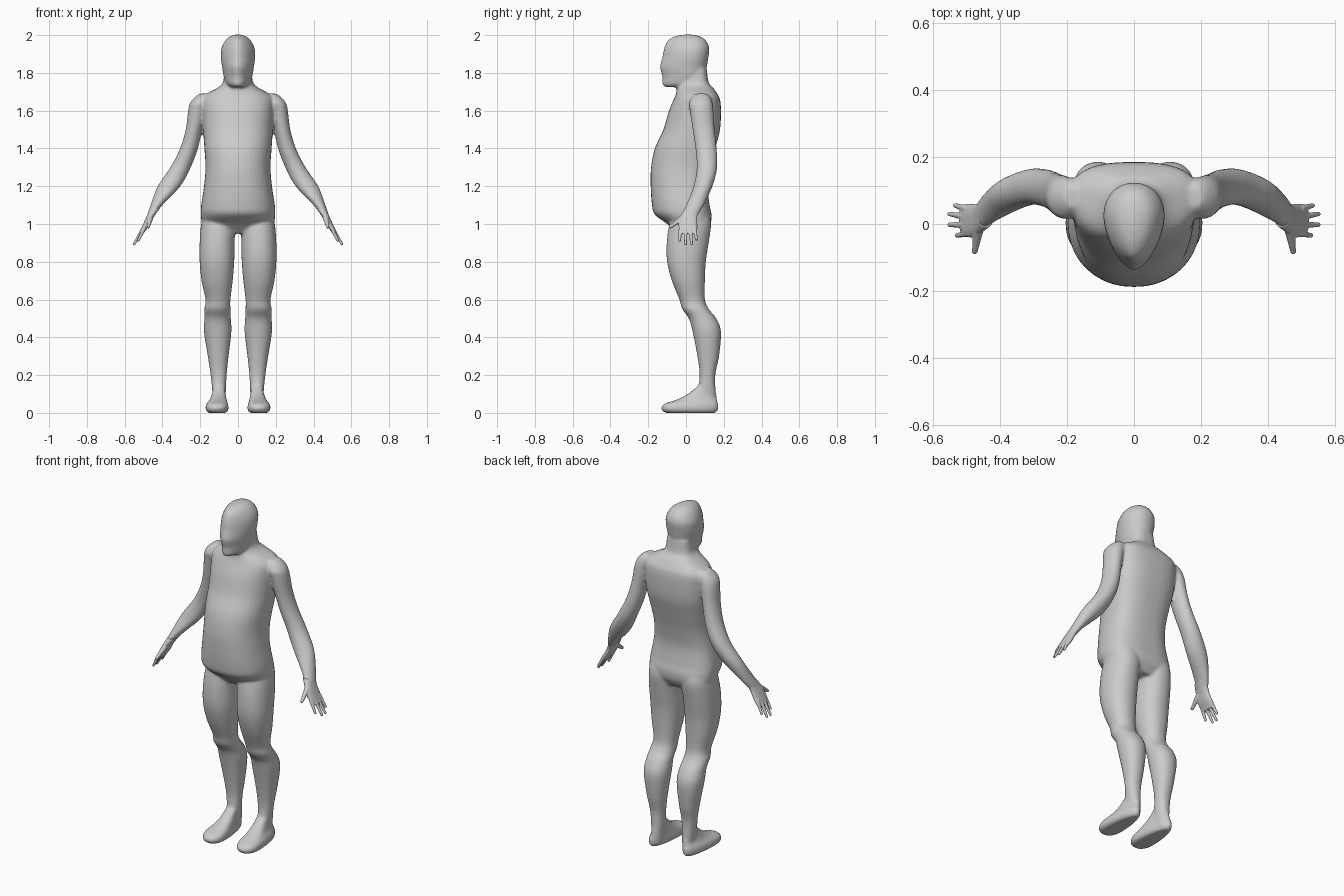
import bpy
import bmesh
import math
from mathutils import Vector

default_cube = bpy.data.objects.get("Cube")
if default_cube:
    bpy.data.objects.remove(default_cube, do_unlink=True)

clay = bpy.data.materials.new("plain_grey")
clay.use_nodes = True
grey = (0.6, 0.6, 0.6, 1)
clay.diffuse_color = grey
clay.node_tree.nodes["Principled BSDF"].inputs["Base Color"].default_value = grey

SEGMENTS = 40
STEPS = 5


def smooth_rows(rows):
    """Fill in rows between the given sections with a Catmull-Rom spline."""
    result = []
    last = len(rows) - 1
    for i in range(last):
        before, start = rows[max(i - 1, 0)], rows[i]
        end, after = rows[i + 1], rows[min(i + 2, last)]
        for step in range(STEPS):
            t = step / STEPS
            result.append([
                b + t * ((c - a) + t * ((2*a - 5*b + 4*c - d) + t * (3*b - a - 3*c + d))) / 2
                for a, b, c, d in zip(before, start, end, after)])
    result.append(rows[-1])
    return result


def loft(bm, rows, side=1, widest=0.5, front_power=1.0, back_power=1.0):
    """Skin level sections: height, inner x, outer x, front y, back y (hundredths)."""
    rings = []
    for row in smooth_rows(rows):
        z, inner, outer, front, back = [value / 100 for value in row]
        centre, radius = (inner + outer) / 2, (outer - inner) / 2
        middle = front + (back - front) * widest
        ring = []
        for k in range(SEGMENTS):
            angle = math.tau * k / SEGMENTS
            c, s = math.cos(angle), math.sin(angle)
            power = back_power if s > 0 else front_power
            depth = (back - middle) if s > 0 else (middle - front)
            x = centre + radius * math.copysign(abs(c) ** power, c)
            y = middle + depth * math.copysign(abs(s) ** power, s)
            ring.append(bm.verts.new((x * side, y, z)))
        rings.append(ring)
    for lower, upper in zip(rings, rings[1:]):
        for k in range(SEGMENTS):
            n = (k + 1) % SEGMENTS
            bm.faces.new((lower[k], lower[n], upper[n], upper[k]))
    bm.faces.new(rings[0])
    bm.faces.new(rings[-1])


def centred(rows):
    """Turn height, half width, front, back into full symmetric sections."""
    return [(z, -half, half, front, back) for z, half, front, back in rows]


def finger(bm, root, tip, thick, thin, side):
    """A tapered finger made of overlapping balls."""
    root, tip = Vector(root) / 100, Vector(tip) / 100
    count = 14
    for i in range(count + 1):
        t = i / count
        place = root.lerp(tip, t)
        place.x *= side
        ball = bmesh.ops.create_icosphere(bm, subdivisions=2, radius=thick + (thin - thick) * t)
        bmesh.ops.translate(bm, verts=ball["verts"], vec=place)


def finish(bm, name, voxel, smoothing):
    """Fuse the overlapping shapes into one soft skin."""
    bmesh.ops.recalc_face_normals(bm, faces=bm.faces)
    mesh = bpy.data.meshes.new(name)
    bm.to_mesh(mesh)
    bm.free()
    mesh.materials.append(clay)
    for polygon in mesh.polygons:
        polygon.use_smooth = True
    part = bpy.data.objects.new(name, mesh)
    bpy.context.collection.objects.link(part)
    fuse = part.modifiers.new("fuse", "REMESH")
    fuse.mode = "VOXEL"
    fuse.voxel_size = voxel
    fuse.use_smooth_shade = True
    soften = part.modifiers.new("soften", "SMOOTH")
    soften.factor = 0.5
    soften.iterations = smoothing


# Trunk with belly, chest and neck
trunk = [
    (95, 12, -5, 10), (100, 18.5, -10, 13), (105, 19.7, -16.5, 13.5),
    (110, 19.5, -18, 12.5), (120, 18, -18.7, 11.5), (130, 17.2, -18.5, 13),
    (140, 17.8, -16.5, 15.5), (150, 18.5, -12, 18), (160, 19, -9, 18.5),
    (166, 19, -6.5, 18), (169, 16.5, -5.3, 16.5), (172, 11, -4.8, 14.5),
    (175, 8, -4.5, 12), (182, 7, -4, 11)]

# Head with a pointed face
head = [
    (172.5, 3, -11, -2), (174, 6, -12.6, 6), (178, 7.6, -12.6, 10),
    (183, 8.4, -13.8, 11), (188, 9.1, -12.6, 11.8), (193, 8.8, -11.6, 12.3),
    (197, 6.8, -9.8, 10.6), (199.3, 4.3, -6, 7.5), (200.3, 1, -1, 3)]

# Leg from hip to heel
leg = [
    (106, 3, 18, -6, 12), (100, 1.6, 19.5, -8.8, 13.3), (90, 1.8, 20.3, -10.2, 12),
    (80, 2, 20.3, -10, 10.5), (70, 2.8, 19.3, -7.5, 10), (60, 4, 17.2, -3.5, 10),
    (55, 4, 17.8, -2, 12), (50, 3.8, 17.8, 1.5, 16), (43, 3.5, 18, 3.5, 18.5),
    (30, 5, 16, 6, 17.5), (20, 6, 14.5, 7.2, 15.5), (10, 6.5, 13.5, 6, 15.8),
    (2, 7, 13, 5, 16)]

# Foot with a low toe and rising instep
foot = [
    (0, 6.5, 15.5, -10.5, 15.5), (1, 5.4, 16.8, -12.4, 16.7), (3, 5, 17.2, -13, 17.2),
    (5, 5.4, 16.6, -11, 17), (7, 6, 15, -5, 16.5), (10, 6.6, 13.8, 1, 16),
    (14, 7, 13, 6, 15)]

# Arm from shoulder to wrist
arm = [
    (169, 16, 20.5, 5, 11), (167, 15, 23, 3, 13), (164, 15, 25.4, 1.5, 14),
    (160, 16.5, 26.4, 2, 14.5), (150, 19, 27.7, 3.5, 15.2), (140, 21.2, 30.7, 5, 16.2),
    (130, 25, 35.8, 5.7, 16.5), (120, 30.5, 42.5, 4, 14), (110, 40, 46.3, 0, 9.5),
    (105, 43.7, 48, -2, 6.5), (102, 45.5, 49, -2.5, 6)]

# Palm and fingers, each finger given by root and tip
palm = [
    (108, 41.5, 46.8, -1, 7.5), (104, 44.5, 48.4, -3, 6), (100, 46.5, 50.2, -4, 6),
    (97, 48.5, 51.6, -3.6, 6), (95, 50, 52.3, -3, 5.5)]
fingers = [
    ((49.5, -2.8, 98), (52.8, -3.4, 91.3)), ((50.5, -0.3, 97), (55, -0.2, 89.4)),
    ((50.5, 2.2, 97), (55, 3, 89.4)), ((50, 4.6, 98), (53.3, 5.5, 91.8))]
thumb = ((46.5, -2, 103), (47.5, -8.2, 98.5))

body = bmesh.new()
loft(body, centred(trunk), widest=0.6, front_power=0.88, back_power=0.75)
loft(body, centred(head), widest=0.6, front_power=1.2, back_power=0.95)
for side in (-1, 1):
    loft(body, leg, side, front_power=0.92, back_power=0.92)
    loft(body, foot, side, widest=0.28, front_power=0.9)
    loft(body, arm, side)
finish(body, "body", 0.008, 5)

for side, name in ((-1, "right_hand"), (1, "left_hand")):
    hand = bmesh.new()
    loft(hand, palm, side, front_power=0.85, back_power=0.85)
    for root, tip in fingers:
        finger(hand, root, tip, 0.011, 0.0075, side)
    finger(hand, *thumb, 0.016, 0.009, side)
    finish(hand, name, 0.003, 4)
